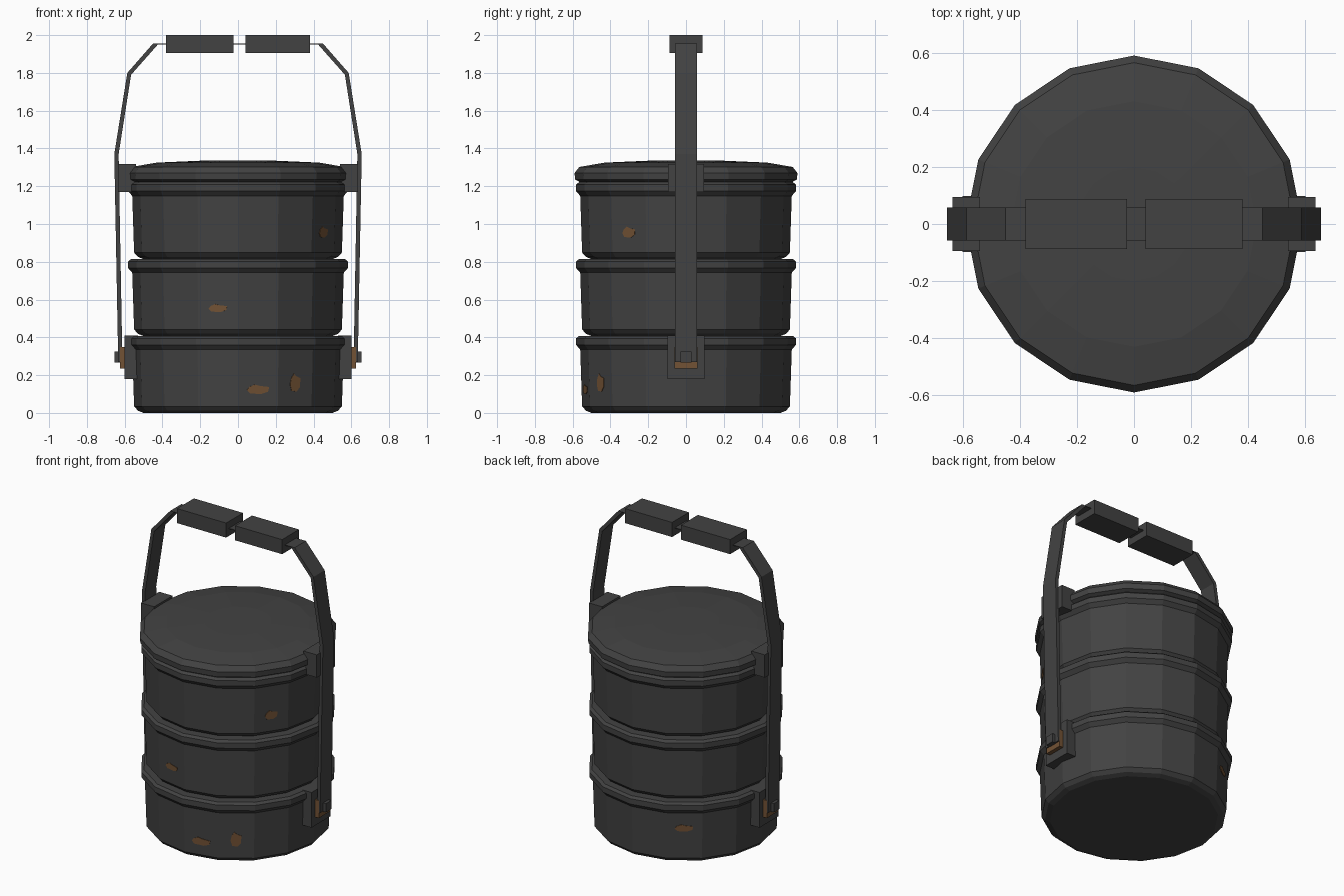
import bpy
import bmesh
from math import cos, sin, pi, radians
from mathutils import Vector

default = bpy.data.objects.get("Cube")
if default:
    bpy.data.objects.remove(default, do_unlink=True)

SIDES = 16


def make_material(name, colour):
    mat = bpy.data.materials.new(name)
    mat.use_nodes = True
    mat.diffuse_color = (*colour, 1)
    bsdf = next(n for n in mat.node_tree.nodes if n.type == 'BSDF_PRINCIPLED')
    bsdf.inputs["Base Color"].default_value = (*colour, 1)
    return mat


METAL = make_material("dark metal", (0.055, 0.055, 0.055))
RUST = make_material("rust", (0.17, 0.085, 0.035))


def finish(name, bm, mat):
    bmesh.ops.recalc_face_normals(bm, faces=bm.faces)
    mesh = bpy.data.meshes.new(name)
    bm.to_mesh(mesh)
    bm.free()
    mesh.materials.append(mat)
    obj = bpy.data.objects.new(name, mesh)
    bpy.context.scene.collection.objects.link(obj)
    return obj


def lathe(name, profile, mat):
    """Closed 16-sided solid from (radius, height) pairs."""
    bm = bmesh.new()
    rings = [[bm.verts.new((r * cos(2 * pi * k / SIDES), r * sin(2 * pi * k / SIDES), z))
              for k in range(SIDES)] for r, z in profile]
    for low, high in zip(rings, rings[1:]):
        for k in range(SIDES):
            n = (k + 1) % SIDES
            bm.faces.new((low[k], low[n], high[n], high[k]))
    bm.faces.new(rings[0])
    bm.faces.new(rings[-1])
    return finish(name, bm, mat)


def prism(name, points, offset, mat):
    """Solid made by sweeping a polygon along an offset."""
    bm = bmesh.new()
    face = bm.faces.new([bm.verts.new(p) for p in points])
    swept = bmesh.ops.extrude_face_region(bm, geom=[face])
    verts = [v for v in swept["geom"] if isinstance(v, bmesh.types.BMVert)]
    bmesh.ops.translate(bm, verts=verts, vec=offset)
    return finish(name, bm, mat)


def box(name, x, half_y, z, mat):
    pts = [(x[0], -half_y, z[0]), (x[1], -half_y, z[0]),
           (x[1], -half_y, z[1]), (x[0], -half_y, z[1])]
    return prism(name, pts, (0, 2 * half_y, 0), mat)


# Three stacked bowls
PITCH = 0.407
BOWL = [(0.50, 0), (0.53, 0.012), (0.55, 0.035), (0.56, 0.335), (0.582, 0.36),
        (0.582, 0.395), (0.565, 0.408)]
for i, label in enumerate(("bottom", "middle", "top")):
    lathe(label + "_bowl", [(r, z + i * PITCH) for r, z in BOWL], METAL)

# Domed lid with a bevelled edge
lathe("lid", [(0.56, 1.221), (0.587, 1.235), (0.59, 1.27), (0.565, 1.302),
              (0.43, 1.325), (0.20, 1.335)], METAL)

# Side hardware, repeated on both sides
STRAP = [(0.612, 0.27), (0.634, 0.27), (0.655, 1.37), (0.586, 1.80), (0.45, 1.955),
         (0.42, 1.955), (0.566, 1.79), (0.632, 1.37)]
for side, s in (("left", 1), ("right", -1)):
    prism(side + "_strap", [(s * x, -0.058, z) for x, z in STRAP], (0, 0.116, 0), METAL)
    box(side + "_lower_bracket", (s * 0.53, s * 0.6), 0.098, (0.18, 0.41), METAL)
    box(side + "_rusty_hinge", (s * 0.6, s * 0.626), 0.06, (0.235, 0.35), RUST)
    box(side + "_hinge_pin", (s * 0.61, s * 0.655), 0.028, (0.268, 0.325), METAL)
    box(side + "_upper_bracket", (s * 0.54, s * 0.636), 0.095, (1.17, 1.318), METAL)

# Handle bar and its two grips
box("handle_bar", (-0.45, 0.45), 0.058, (1.951, 1.955), METAL)
box("left_grip", (0.04, 0.38), 0.087, (1.905, 2.0), METAL)
box("right_grip", (-0.38, -0.025), 0.087, (1.905, 2.0), METAL)

# Rust patches lying on the flat wall facets
BLOB = [(-1, -0.2), (-0.7, -0.9), (0.3, -1), (0.9, -0.5), (1, 0.5), (0.2, 0.7),
        (-0.3, 1), (-0.8, 0.5)]


def rust_patch(name, facet, bowl, z, width, height):
    angle = radians((facet + 0.5) * 360 / SIDES)
    normal = Vector((cos(angle), sin(angle), 0))
    tangent = Vector((-sin(angle), cos(angle), 0))
    points = []
    for u, v in BLOB:
        h = z + v * height / 2
        radius = 0.55 + 0.01 * (h - 0.035 - bowl * PITCH) / 0.3
        reach = radius * cos(pi / SIDES) - 0.002
        points.append(normal * reach + tangent * (u * width / 2) + Vector((0, 0, h)))
    prism(name, points, normal * 0.005, RUST)


rust_patch("rust_patch_front_low", -4, 0, 0.125, 0.12, 0.05)
rust_patch("rust_patch_front_left_low", -3, 0, 0.16, 0.065, 0.095)
rust_patch("rust_patch_front_middle", -5, 1, 0.555, 0.10, 0.042)
rust_patch("rust_patch_left_top", -2, 2, 0.957, 0.08, 0.058)
rust_patch("rust_patch_back_low", 5, 0, 0.235, 0.11, 0.045)
